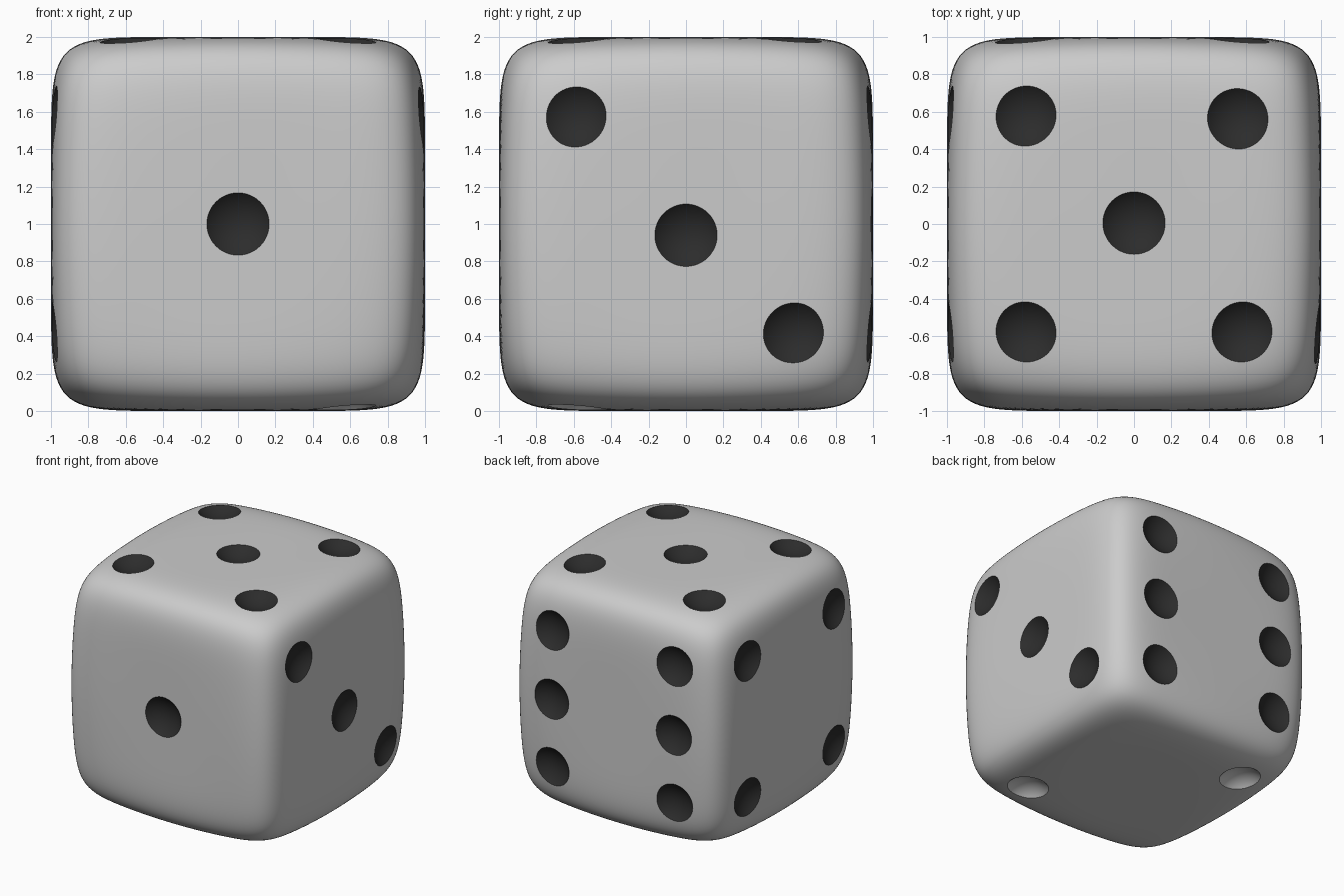
import bpy, bmesh
from mathutils import Vector

if "Cube" in bpy.data.objects:
    bpy.data.objects.remove(bpy.data.objects["Cube"])

K = 0.65          # extra rounding towards the corners
RIM, DEPTH = 0.167, 0.07
RAD = (RIM * RIM + DEPTH * DEPTH) / (2 * DEPTH)


def field(p):
    x, y, z = p.x ** 2, p.y ** 2, p.z ** 2
    return x ** 4 + y ** 4 + z ** 4 + K * x * y * z - 1


def to_surface(p):
    lo, hi = 0.0, 2.0
    for _ in range(26):
        m = (lo + hi) / 2
        if field(p * m) > 0:
            hi = m
        else:
            lo = m
    return p * lo


def normal(p):
    e = 1e-4
    axes = [Vector((e, 0, 0)), Vector((0, e, 0)), Vector((0, 0, e))]
    return Vector([field(p + a) - field(p - a) for a in axes]).normalized()


def make(name, bm):
    me = bpy.data.meshes.new(name)
    bm.to_mesh(me)
    bm.free()
    ob = bpy.data.objects.new(name, me)
    bpy.context.collection.objects.link(ob)
    ob.location.z = 1
    return ob


# rounded cube body
bm = bmesh.new()
bmesh.ops.create_cube(bm, size=2)
bmesh.ops.subdivide_edges(bm, edges=bm.edges[:], cuts=49, use_grid_fill=True)
for v in bm.verts:
    v.co = to_surface(v.co)
die = make("die_body", bm)

# pips per face: axis, side, in-plane positions
a = 0.58
faces = [
    (1, -1, [(0, 0)]),                                               # front, x z
    (0, 1, [(-0.59, 0.575), (0, -0.06), (0.577, -0.585)]),           # right, y z
    (2, 1, [(-a, a), (0.557, 0.565), (0, 0.005), (-a, -a), (a, -a)]),  # top, x y
    (1, 1, [(x, z) for x in (-0.585, 0.565) for z in (-a, 0, a)]),   # back
    (0, -1, [(y, z) for y in (-a, a) for z in (-a, a)]),             # left
    (2, -1, [(a, -a), (-a, a)]),                                     # bottom
]
dark_centres = []
bm = bmesh.new()
for axis, side, spots in faces:
    for u, v in spots:
        # find the surface point above this spot
        lo, hi = 0.0, 1.2
        for _ in range(26):
            m = (lo + hi) / 2
            p = Vector((u, v, 0))
            c = [u, v]
            c.insert(axis, side * m)
            p = Vector(c)
            if field(p) > 0:
                hi = m
            else:
                lo = m
        n = normal(p)
        centre = p + n * (RAD - DEPTH)
        res = bmesh.ops.create_uvsphere(bm, u_segments=48, v_segments=32, radius=RAD)
        rot = Vector((0, 0, 1)).rotation_difference(n).to_matrix()
        for w in res["verts"]:
            w.co = rot @ w.co + centre
        if not (axis == 2 and side < 0):
            dark_centres.append(centre)
cutter = make("pip_cutter", bm)
cutter.hide_render = True

# carve the pips
mod = die.modifiers.new("pips", 'BOOLEAN')
mod.operation = 'DIFFERENCE'
mod.solver = 'EXACT'
mod.object = cutter
bpy.ops.object.select_all(action='DESELECT')
bpy.context.view_layer.objects.active = die
die.select_set(True)
bpy.ops.object.modifier_apply(modifier=mod.name)
bpy.data.objects.remove(cutter)

# dark paint inside the pips (the underside pips stay bare)
dark = bpy.data.materials.new("dark_pip")
dark.diffuse_color = (0.025, 0.025, 0.025, 1)
dark.use_nodes = True
dark.node_tree.nodes["Principled BSDF"].inputs["Base Color"].default_value = dark.diffuse_color
me = die.data
me.materials.clear()
me.materials.append(None)
me.materials.append(dark)
for poly in me.polygons:
    inside = all(
        any((me.vertices[i].co - c).length < RAD + 0.0008 for c in dark_centres)
        for i in poly.vertices)
    poly.material_index = 1 if inside else 0

bpy.ops.object.shade_smooth_by_angle(angle=0.45)
